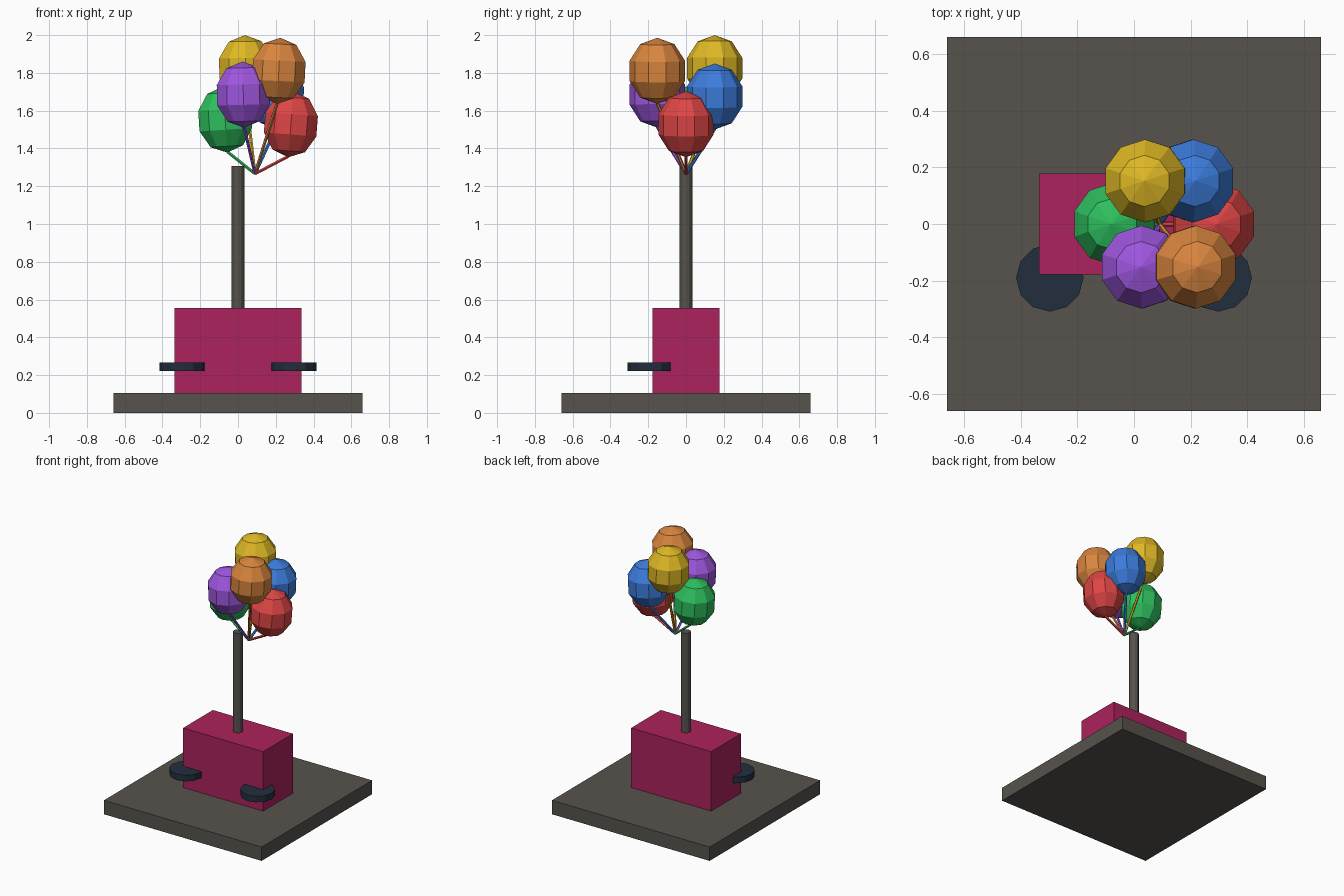
import bpy, bmesh, math
from mathutils import Vector, Matrix

if "Cube" in bpy.data.objects:
    bpy.data.objects.remove(bpy.data.objects["Cube"])


def material(name, rgb):
    lin = [(c / 255 / 12.92) if c < 11 else ((c / 255 + 0.055) / 1.055) ** 2.4 for c in rgb]
    m = bpy.data.materials.new(name)
    m.diffuse_color = (*lin, 1)
    m.use_nodes = True
    m.node_tree.nodes["Principled BSDF"].inputs["Base Color"].default_value = m.diffuse_color
    return m


def finish(name, bm, mat):
    mesh = bpy.data.meshes.new(name)
    bm.to_mesh(mesh)
    bm.free()
    mesh.materials.append(mat)
    ob = bpy.data.objects.new(name, mesh)
    bpy.context.collection.objects.link(ob)
    return ob


def box(name, size, z0, mat):
    bm = bmesh.new()
    bmesh.ops.create_cube(bm, size=1, matrix=Matrix.Translation((0, 0, z0 + size[2] / 2))
                          @ Matrix.Diagonal((*size, 1)))
    return finish(name, bm, mat)


def rod(name, a, b, radius, sides, mat):
    """Cylinder running from point a to point b."""
    a, b = Vector(a), Vector(b)
    d = b - a
    rot = Vector((0, 0, 1)).rotation_difference(d).to_matrix().to_4x4()
    bm = bmesh.new()
    bmesh.ops.create_cone(bm, cap_ends=True, segments=sides, radius1=radius, radius2=radius,
                          depth=d.length, matrix=Matrix.Translation((a + b) / 2) @ rot)
    return finish(name, bm, mat)


def balloon(name, centre, tilt, mat):
    """Faceted ten-sided egg; returns its lowest point."""
    m = (Matrix.Translation(centre) @ Matrix.Rotation(tilt, 4, 'Y')
         @ Matrix.Diagonal((0.154, 0.154, 0.175, 1)) @ Matrix.Rotation(math.pi / 2, 4, 'Z'))
    bm = bmesh.new()
    bmesh.ops.create_uvsphere(bm, u_segments=10, v_segments=5, radius=1, matrix=m)
    # keep a vertex column on the y axis
    ys = [v.co.y for v in bm.verts]
    if max(ys) - min(ys) < 0.285:
        c = Vector(centre)
        bmesh.ops.rotate(bm, cent=c, verts=bm.verts,
                         matrix=Matrix.Rotation(math.pi / 10, 3, m.to_3x3().col[2].normalized()))
    finish(name, bm, mat)
    return m @ Vector((0, 0, -0.97))


stone = material("stone_grey", (87, 83, 77))
magenta = material("magenta", (172, 34, 92))
slate = material("dark_slate", (34, 46, 61))

# Plinth, body and post
box("base_slab", (1.32, 1.32, 0.105), 0, stone)
box("body_block", (0.67, 0.355, 0.45), 0.105, magenta)
rod("post", (0, 0, 0.55), (0, 0, 1.307), 0.034, 12, stone)

# Flat side discs
for side, sx in (("left", -1), ("right", 1)):
    rod(side + "_disc", (sx * 0.297, -0.19, 0.221), (sx * 0.297, -0.19, 0.267), 0.119, 12, slate)

# Balloons and their strings, gathered at one knot
knot = Vector((0.09, 0, 1.266))
bunch = {
    "red": ((222, 69, 69), (0.28, 0, 1.528)),
    "green": ((45, 190, 93), (-0.068, 0, 1.553)),
    "blue": ((60, 124, 220), (0.208, 0.152, 1.675)),
    "yellow": ((222, 184, 36), (0.04, 0.152, 1.825)),
    "purple": ((158, 86, 222), (0.028, -0.152, 1.685)),
    "orange": ((217, 133, 62), (0.216, -0.152, 1.811)),
}
for colour, (rgb, pos) in bunch.items():
    mat = material("balloon_" + colour, rgb)
    bottom = balloon(colour + "_balloon", pos, 0.4 * (pos[0] - knot.x), mat)
    rod(colour + "_string", knot, bottom, 0.009, 6, mat)
